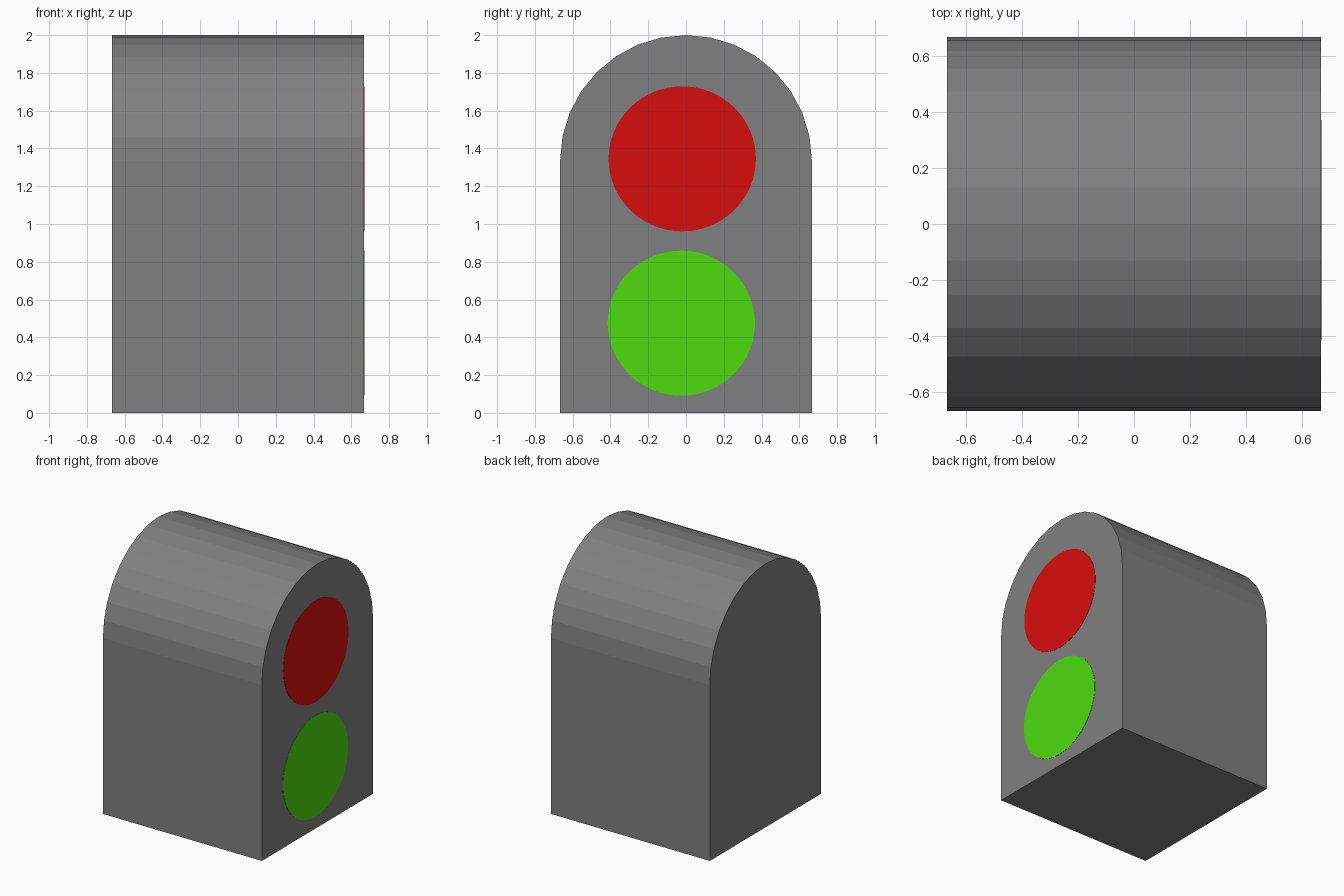
import bpy, bmesh, math

if "Cube" in bpy.data.objects:
    bpy.data.objects.remove(bpy.data.objects["Cube"])

HALF = 2 / 3          # half width, half depth and arch radius
SPRING = 4 / 3        # height where the arch begins


def material(name, rgb):
    m = bpy.data.materials.new(name)
    m.diffuse_color = (*rgb, 1)
    m.use_nodes = True
    m.node_tree.nodes["Principled BSDF"].inputs["Base Color"].default_value = m.diffuse_color
    return m


def extruded(name, profile, x0, x1, mat):
    """Extrude a closed (y, z) outline along x."""
    bm = bmesh.new()
    face = bm.faces.new([bm.verts.new((x0, y, z)) for y, z in profile])
    new = bmesh.ops.extrude_face_region(bm, geom=[face])["geom"]
    verts = [g for g in new if isinstance(g, bmesh.types.BMVert)]
    bmesh.ops.translate(bm, verts=verts, vec=(x1 - x0, 0, 0))
    bmesh.ops.recalc_face_normals(bm, faces=bm.faces)
    mesh = bpy.data.meshes.new(name)
    bm.to_mesh(mesh)
    bm.free()
    mesh.materials.append(mat)
    obj = bpy.data.objects.new(name, mesh)
    bpy.context.collection.objects.link(obj)
    return obj


def arc(cy, cz, ry, rz, sweep, steps):
    return [(cy + ry * math.cos(sweep * i / steps),
             cz + rz * math.sin(sweep * i / steps)) for i in range(steps + 1)]


grey = material("housing grey", (0.216, 0.216, 0.216))
red = material("signal red", (0.70, 0.0044, 0.0044))
green = material("signal green", (0.074, 0.71, 0.0048))

# Housing: box with a faceted half-round top
housing = [(-HALF, 0), (HALF, 0)] + arc(0, SPRING, HALF, HALF, math.pi, 16)
extruded("housing", housing, -HALF, HALF, grey)

# Painted signal discs on the right side
for name, y, z, mat in (("red_light", -0.02, 1.345, red),
                        ("green_light", -0.025, 0.475, green)):
    disc = arc(y, z, 0.39, 0.384, math.tau, 64)[:-1]
    extruded(name, disc, HALF - 0.002, HALF + 0.002, mat)
